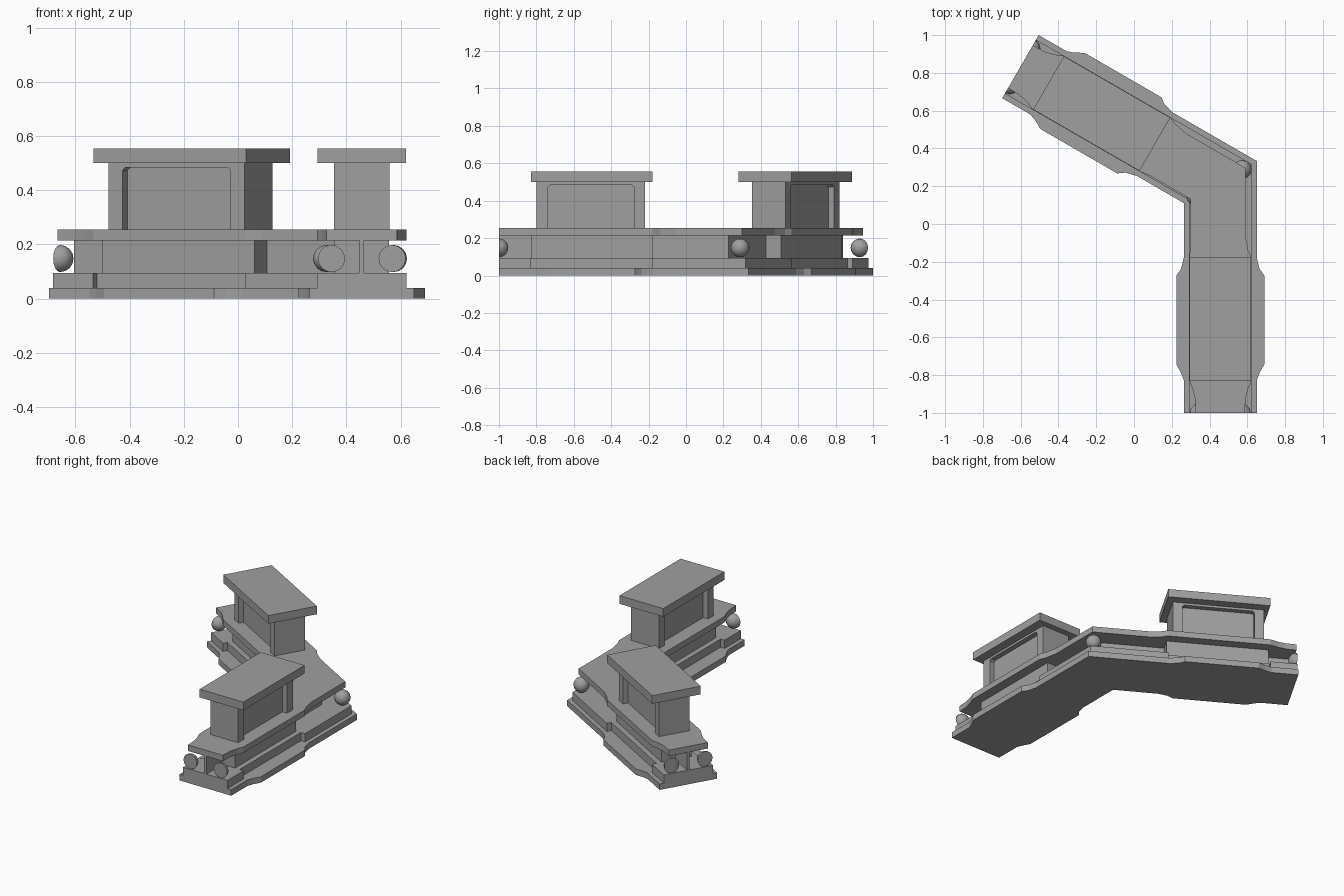
import bpy, bmesh, math
from mathutils import Vector

cube = bpy.data.objects.get("Cube")
if cube:
    bpy.data.objects.remove(cube, do_unlink=True)

# Single stone colour
stone = bpy.data.materials.new("grey_stone")
stone.use_nodes = True
GREY = (0.35, 0.35, 0.35, 1)
stone.diffuse_color = GREY
stone.node_tree.nodes["Principled BSDF"].inputs["Base Color"].default_value = GREY

# Wall layout: two equal arms meeting at a bend
CX, CY, LENGTH = 0.457, 0.222, 1.222
T0, T1 = 0.40, 1.05            # raised section along each arm
C, S = math.cos(math.radians(30)), 0.5


def place(arm, t, h, z):
    """t: distance from the bend, h: offset toward the outer side."""
    if arm == "front":
        return Vector((CX + h, CY - t, z))
    return Vector((CX - C * t + S * h, CY + S * t + C * h, z))


def finish(name, bm):
    bmesh.ops.recalc_face_normals(bm, faces=bm.faces[:])
    mesh = bpy.data.meshes.new(name)
    bm.to_mesh(mesh)
    bm.free()
    mesh.materials.append(stone)
    obj = bpy.data.objects.new(name, mesh)
    bpy.context.collection.objects.link(obj)
    return obj


def prism(name, points, offset):
    bm = bmesh.new()
    face = bm.faces.new([bm.verts.new(p) for p in points])
    top = bmesh.ops.extrude_face_region(bm, geom=[face])["geom"]
    bmesh.ops.translate(bm, vec=offset,
                        verts=[v for v in top if isinstance(v, bmesh.types.BMVert)])
    return finish(name, bm)


def layer(name, outer, inner, z0, z1):
    """Mitred slab; profiles run from the arm end to the bend as (t, half width)."""
    miter = C and S / C
    oh, ih = outer[-1][1], inner[-1][1]
    pts = [place("front", t, h, z0) for t, h in outer]
    pts.append(place("front", -oh * miter, oh, z0))
    pts += [place("back", t, h, z0) for t, h in reversed(outer)]
    pts += [place("back", t, -h, z0) for t, h in inner]
    pts.append(place("front", ih * miter, -ih, z0))
    pts += [place("front", t, -h, z0) for t, h in reversed(inner)]
    return prism(name, pts, Vector((0, 0, z1 - z0)))


def block(name, arm, t0, t1, h, z0, z1):
    pts = [place(arm, t, w, z0) for t, w in ((t0, -h), (t1, -h), (t1, h), (t0, h))]
    return prism(name, pts, Vector((0, 0, z1 - z0)))


def ball(name, centre, cut=None):
    bm = bmesh.new()
    bmesh.ops.create_uvsphere(bm, u_segments=12, v_segments=8, radius=0.05)
    bmesh.ops.translate(bm, verts=bm.verts[:], vec=centre)
    if cut:
        res = bmesh.ops.bisect_plane(bm, geom=bm.verts[:] + bm.edges[:] + bm.faces[:],
                                     plane_co=centre, plane_no=cut, clear_outer=True)
        edges = [e for e in res["geom_cut"] if isinstance(e, bmesh.types.BMEdge)]
        bmesh.ops.contextual_create(bm, geom=edges)
    obj = finish(name, bm)
    bpy.ops.object.select_all(action="DESELECT")
    obj.select_set(True)
    bpy.context.view_layer.objects.active = obj
    bpy.ops.object.shade_smooth_by_angle(angle=math.radians(60))


# Base with bulged sides
base = [(LENGTH, .193), (T1, .193), (1.01, .208), (.965, .233),
        (.495, .233), (.46, .208), (T0, .193)]
layer("base", base, base, 0, 0.04)

# Plinth, notched under the raised sections
plinth = [(LENGTH, .165), (T1, .165), (T1, .135), (T0, .135), (T0, .165)]
layer("plinth", plinth, plinth, 0.04, 0.095)

# Core wall: thick under the raised sections, a thin web elsewhere
core = [(LENGTH, .008), (T1, .008), (T1, .1), (T0, .1), (T0, .008)]
layer("core_wall", core, core, 0.095, 0.215)

# Ledge slab with flared edges
flare = [(LENGTH, .13), (1.15, .133), (1.1, .145), (T1, .165), (T0, .165)]
layer("ledge", flare + [(.36, .147), (.28, .132)], flare + [(.34, .157)], 0.215, 0.255)

# Upper blocks: core, recessed side frames and cap
Z0, Z1, ZP = 0.255, 0.5, 0.485
frame = [(1.02, Z0), (1.02, Z1), (.44, Z1), (.44, Z0), (.5, Z0), (.5, ZP - .012),
         (.512, ZP), (.948, ZP), (.96, ZP - .012), (.96, Z0)]
for arm in ("front", "back"):
    block(arm + "_upper_block", arm, .44, 1.02, .068, Z0, Z1)
    block(arm + "_cap", arm, T0, T1, .163, Z1, 0.555)
    for side, sign in (("outer", 1), ("inner", -1)):
        depth = place(arm, 0, sign * .035, 0) - place(arm, 0, 0, 0)
        prism(f"{arm}_{side}_panel_frame",
              [place(arm, t, sign * .068, z) for t, z in frame], depth)
        # Half balls cut flush with the arm end
        out = place(arm, 1, 0, 0) - place(arm, 0, 0, 0)
        ball(f"{arm}_{side}_end_ball", place(arm, LENGTH, sign * .112, .148), out)

# Balls at the bend
for side, d in (("outer", .135), ("inner", -.15)):
    ball(side + "_bend_ball", Vector((CX + C * d, CY + S * d, .148)))
